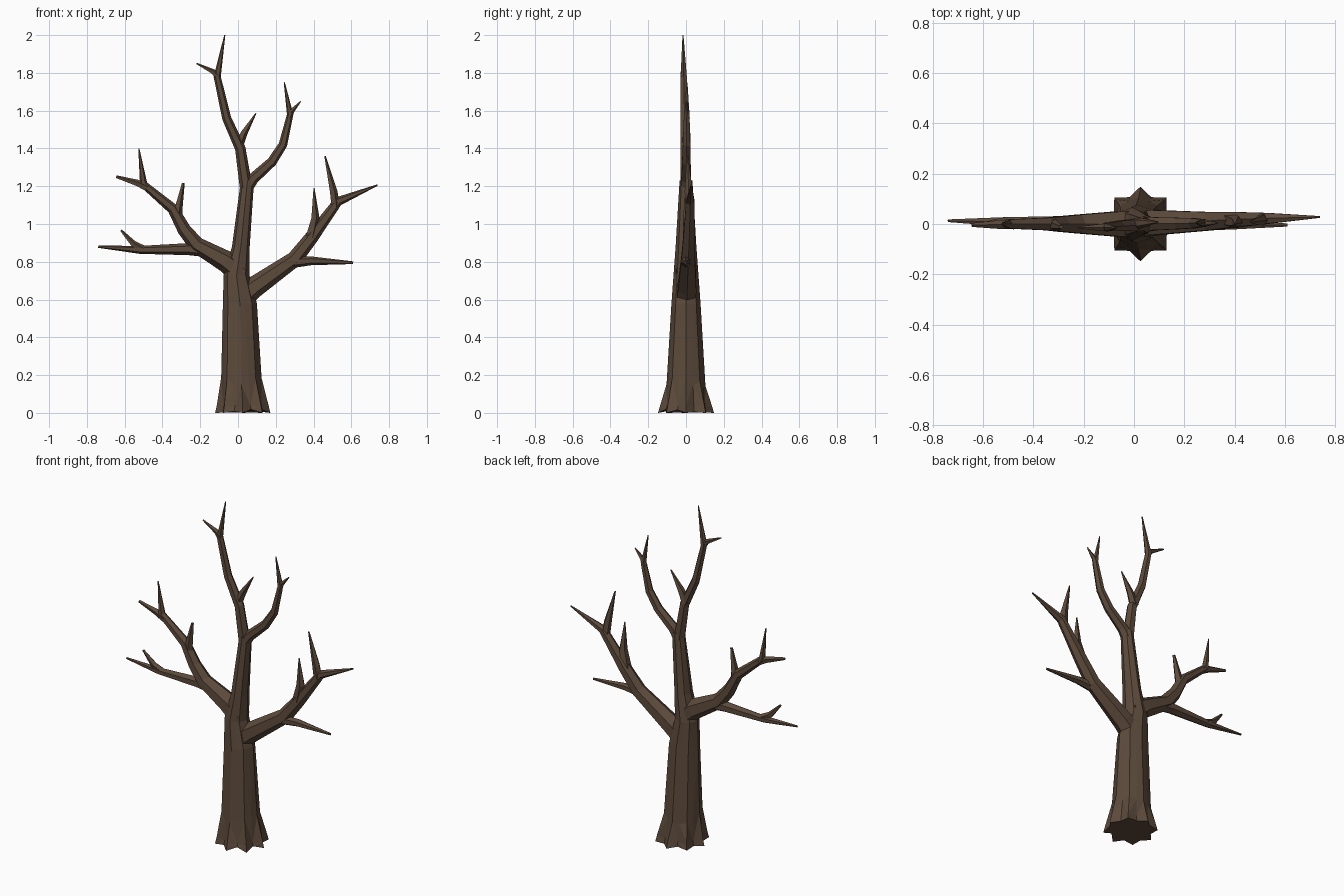
import bpy, bmesh, math, random
from mathutils import Vector

random.seed(4)
bark = bpy.data.materials.new("dark brown bark")
bark.diffuse_color = (0.107, 0.068, 0.044, 1)


def loft(name, rings):
    """Skin a list of equally sized vertex rings and cap both ends."""
    bm = bmesh.new()
    vs = [[bm.verts.new(p) for p in ring] for ring in rings]
    n = len(vs[0])
    for a, b in zip(vs, vs[1:]):
        for i in range(n):
            j = (i + 1) % n
            bm.faces.new((a[i], a[j], b[j], b[i]))
    bm.faces.new(vs[0][::-1])
    bm.faces.new(vs[-1])
    bmesh.ops.triangulate(bm, faces=[f for f in bm.faces if len(f.verts) == 4])
    bmesh.ops.recalc_face_normals(bm, faces=bm.faces)
    me = bpy.data.meshes.new(name)
    bm.to_mesh(me)
    bm.free()
    me.materials.append(bark)
    ob = bpy.data.objects.new(name, me)
    bpy.context.collection.objects.link(ob)
    return ob


def limb(name, path, y0=0.0, y1=0.0, sides=6):
    """Tapered faceted branch along (x, z, radius) points, drifting from y0 to y1."""
    last = len(path) - 1
    pts = [Vector((x, y0 + (y1 - y0) * i / last, z)) for i, (x, z, r) in enumerate(path)]
    rings = []
    for i, p in enumerate(pts):
        t = Vector((0, 0, 0))
        if i > 0:
            t += (p - pts[i - 1]).normalized()
        if i < last:
            t += (pts[i + 1] - p).normalized()
        t.y = 0
        t.normalize()
        side, depth, r = Vector((t.z, 0, -t.x)), Vector((0, 1, 0)), path[i][2]
        rings.append([p + r * (math.cos(a) * side + math.sin(a) * depth)
                      for a in (2 * math.pi * k / sides for k in range(sides))])
    return loft(name, rings)


# Trunk with root flare: (centre x, z, x radius, y radius, valley factor)
trunk = [(0.025, 0.0, 0.146, 0.148, 0.78), (0.025, 0.035, 0.138, 0.138, 0.79),
         (0.018, 0.17, 0.107, 0.103, 0.95), (0.01, 0.58, 0.090, 0.077, 0.93),
         (-0.008, 0.73, 0.068, 0.066, 0.93), (0.015, 0.88, 0.047, 0.055, 0.93),
         (0.05, 1.23, 0.035, 0.034, 0.93)]
rings = []
for level, (cx, z, rx, ry, valley) in enumerate(trunk):
    ring = []
    for k in range(16):
        a = k * math.pi / 8
        f = valley if k % 2 else 1.0
        dz = random.uniform(0.0, 0.02) if level == 0 and k % 2 else 0
        if level == 2:
            dz = random.uniform(-0.04, 0.03)
        ring.append(Vector((cx + rx * f * math.cos(a), ry * f * math.sin(a), z + dz)))
    rings.append(ring)
loft("trunk", rings)

# Crown leaders
limb("top_left_leader", [(0.045, 1.18, .034), (0.012, 1.40, .028), (-0.06, 1.56, .024),
                         (-0.11, 1.78, .019), (-0.07, 2.0, .003)], 0, -0.016)
limb("top_right_leader", [(0.045, 1.19, .034), (0.08, 1.24, .030), (0.18, 1.33, .026),
                          (0.238, 1.42, .023), (0.276, 1.58, .017), (0.245, 1.75, .003)], 0, 0.005)

# Left limb and its lower fork
limb("left_limb", [(0.02, 0.73, .060), (-0.06, 0.80, .058), (-0.22, 0.89, .043),
                   (-0.285, 0.97, .036), (-0.345, 1.08, .029), (-0.50, 1.21, .021),
                   (-0.525, 1.40, .003)], 0, 0.0)
limb("left_lower_branch", [(-0.16, 0.86, .036), (-0.26, 0.867, .032),
                           (-0.52, 0.863, .021), (-0.74, 0.880, .006)], 0, 0.013)

# Right limb and its lower fork
limb("right_limb", [(0.02, 0.61, .060), (0.085, 0.665, .057), (0.30, 0.815, .042),
                    (0.39, 0.93, .036), (0.53, 1.12, .025), (0.738, 1.206, .004)], 0, 0.028)
limb("right_lower_branch", [(0.27, 0.795, .030), (0.39, 0.805, .023), (0.61, 0.795, .007)], 0, -0.004)

# Small twigs: path, start y, end y
twigs = [
    ([(-0.105, 1.775, .018), (-0.13, 1.805, .015), (-0.22, 1.85, .004)], -.013, -.014),
    ([(0.0, 1.41, .026), (0.03, 1.48, .020), (0.095, 1.587, .003)], 0, .008),
    ([(0.27, 1.56, .017), (0.285, 1.60, .014), (0.332, 1.65, .003)], .004, .004),
    ([(-0.48, 1.19, .022), (-0.53, 1.215, .019), (-0.645, 1.25, .008)], 0, -.004),
    ([(-0.325, 1.03, .029), (-0.315, 1.09, .022), (-0.29, 1.217, .008)], 0, -.012),
    ([(-0.50, 0.865, .021), (-0.555, 0.895, .018), (-0.62, 0.967, .006)], .009, -.004),
    ([(0.515, 1.09, .025), (0.505, 1.17, .022), (0.46, 1.36, .004)], .02, .008),
    ([(0.385, 0.93, .032), (0.408, 1.03, .024), (0.402, 1.19, .003)], .015, .0),
]
for i, (path, y0, y1) in enumerate(twigs):
    limb(f"twig_{i + 1}", path, y0, y1, sides=5)
